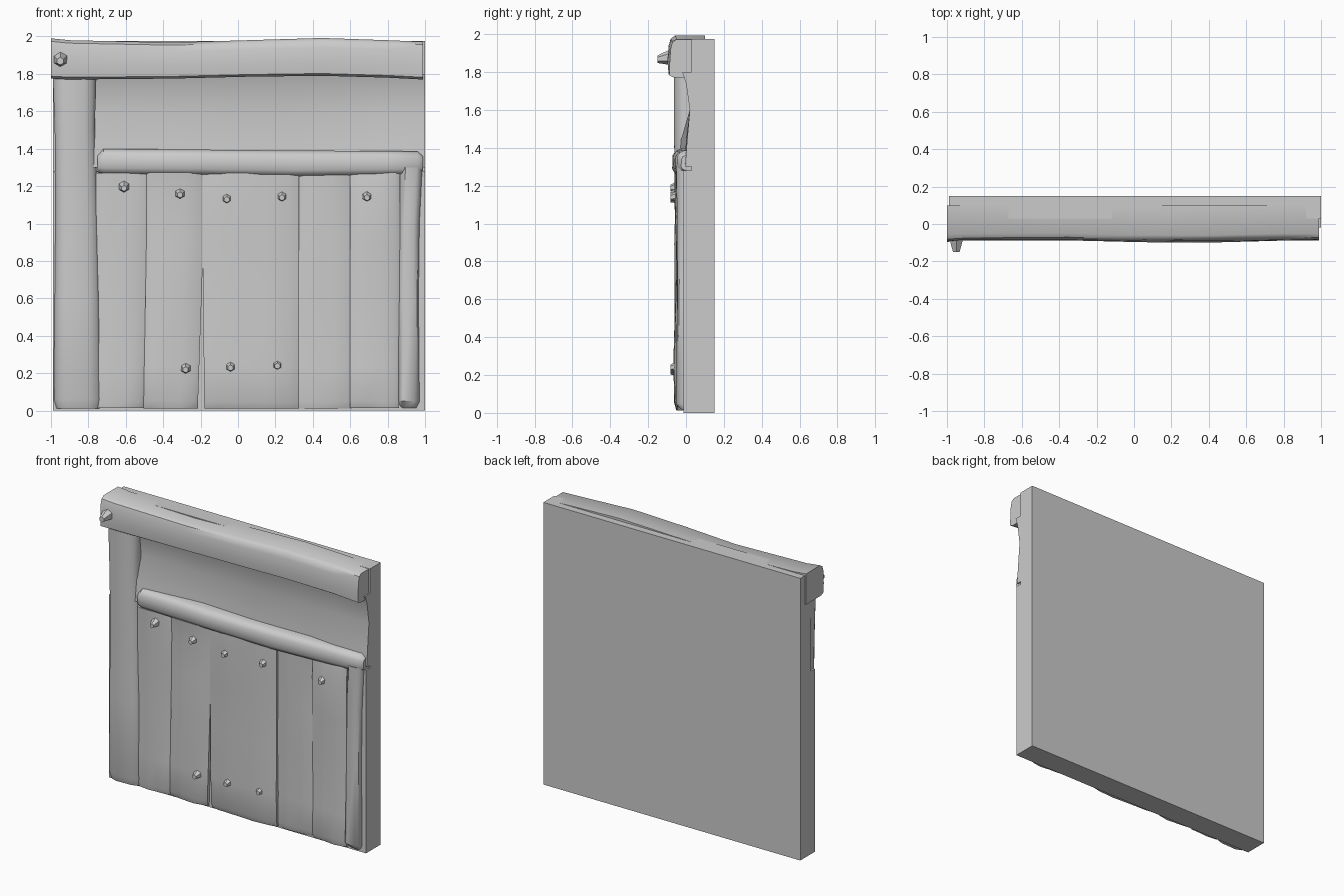
import bpy, bmesh, random
from mathutils import Vector

random.seed(4)
if "Cube" in bpy.data.objects:
    bpy.data.objects.remove(bpy.data.objects["Cube"])

# One plain grey for everything
grey = bpy.data.materials.new("plain_grey")
grey.use_nodes = True
grey.diffuse_color = (0.6, 0.6, 0.6, 1)
grey.node_tree.nodes["Principled BSDF"].inputs["Base Color"].default_value = grey.diffuse_color


def finish(name, bm, angle=0.7):
    bmesh.ops.recalc_face_normals(bm, faces=bm.faces)
    mesh = bpy.data.meshes.new(name)
    bm.to_mesh(mesh)
    bm.free()
    mesh.materials.append(grey)
    ob = bpy.data.objects.new(name, mesh)
    bpy.context.collection.objects.link(ob)
    bpy.ops.object.select_all(action='DESELECT')
    ob.select_set(True)
    bpy.context.view_layer.objects.active = ob
    bpy.ops.object.shade_smooth_by_angle(angle=angle)
    return ob


def box(name, lo, hi):
    bm = bmesh.new()
    bmesh.ops.create_cube(bm, size=1)
    lo, hi = Vector(lo), Vector(hi)
    for v in bm.verts:
        v.co = (lo + hi) / 2 + v.co * (hi - lo)
    return finish(name, bm)


BACK = 0.04
ROUND = [(-1, 0), (-1, 0.6), (-0.85, 0.85), (-0.5, 1), (0.5, 1), (0.85, 0.85), (1, 0.6), (1, 0)]
FLAT = [(-1, 0), (-1, 0.8), (-0.8, 0.95), (-0.3, 1), (0.3, 1), (0.8, 0.95), (1, 0.8), (1, 0)]


def beam(name, stations, profile, upright, wobble=0.004, back=BACK):
    """Loft a profile; each station is (along, low edge, high edge, front y)."""
    bm = bmesh.new()
    rings = []
    for along, low, high, front in stations:
        ring = []
        for u, d in profile:
            across = (low + high) / 2 + u * (high - low) / 2
            y = back + (front - back) * d
            if d > 0.8:
                y += random.uniform(-wobble, wobble)
            ring.append(bm.verts.new((across, y, along) if upright else (along, y, across)))
        rings.append(ring)
    n = len(profile)
    for a, b in zip(rings, rings[1:]):
        for i in range(n):
            j = (i + 1) % n
            bm.faces.new((a[i], a[j], b[j], b[i]))
    bm.faces.new(rings[0])
    bm.faces.new(rings[-1])
    return finish(name, bm)


# Backing slab
box("backing_slab", (-0.99, 0.03, 0), (1, 0.15, 1.975))

# Recessed panel with sloping left and right ends
bm = bmesh.new()
columns = [(-0.8, -0.03, 0.0), (-0.3, 0.025, 0.0), (0.12, 0.01, 0.0),
           (0.55, 0.02, 0.005), (0.75, 0.0, 0.01), (1.0, 0.005, 0.0)]
rows = []
for x, low_y, high_y in columns:
    pts = [(1.3, low_y - 0.01), (1.43, low_y), (1.6, 0.02), (1.74, high_y), (1.8, high_y - 0.02)]
    front = [bm.verts.new((x, y, z)) for z, y in pts]
    rear = [bm.verts.new((x, 0.06, 1.8)), bm.verts.new((x, 0.06, 1.3))]
    rows.append(front + rear)
for a, b in zip(rows, rows[1:]):
    for i in range(len(a)):
        j = (i + 1) % len(a)
        bm.faces.new((a[i], a[j], b[j], b[i]))
bm.faces.new(rows[0])
bm.faces.new(rows[-1])
finish("recessed_panel", bm, 0.9)

# Top rail, middle rail and the two side posts
TOP = [(-1, 0), (-1, 0.85), (-0.88, 0.97), (-0.3, 1), (0.5, 0.97), (0.85, 0.91), (1, 0.8), (1, 0)]
beam("top_rail", [(-1, 1.775, 1.99, -0.095), (-0.9, 1.77, 1.98, -0.09), (-0.35, 1.775, 1.968, -0.085),
                  (0.05, 1.785, 1.98, -0.1), (0.45, 1.79, 1.992, -0.1), (0.8, 1.78, 1.98, -0.09),
                  (0.99, 1.77, 1.972, -0.09)], TOP, False, back=0.1)
beam("middle_rail", [(-0.75, 1.275, 1.37, -0.045), (-0.72, 1.262, 1.4, -0.06), (-0.2, 1.257, 1.395, -0.07),
                     (0.3, 1.25, 1.39, -0.068), (0.8, 1.257, 1.388, -0.055), (0.96, 1.262, 1.385, -0.045),
                     (0.99, 1.28, 1.36, -0.025)], ROUND, False)
beam("right_post", [(0.015, 0.87, 0.96, -0.02), (0.05, 0.85, 0.97, -0.055), (0.6, 0.855, 0.965, -0.045),
                    (1, 0.86, 0.97, -0.05), (1.3, 0.865, 0.985, -0.05)], ROUND, True)
beam("left_post", [(0.012, -0.97, -0.74, -0.05), (0.06, -0.985, -0.73, -0.062), (0.6, -0.98, -0.74, -0.06),
                   (1.1, -0.975, -0.75, -0.055), (1.5, -0.98, -0.765, -0.06), (1.79, -0.99, -0.76, -0.06)],
     ROUND, True)

# Lower board wall behind the planks
box("lower_wall", (-0.99, -0.012, 0), (1, 0.05, 1.28))

# Planks: left edge and right edge at the foot, then at the top, and front depth
planks = [(-0.76, -0.5, -0.76, -0.48, -0.045),
          (-0.505, -0.215, -0.49, -0.185, -0.055),
          (-0.18, 0.325, -0.19, 0.325, -0.058),
          (0.315, 0.61, 0.32, 0.61, -0.035),
          (0.6, 0.86, 0.6, 0.865, -0.05)]
for k, (a0, b0, a1, b1, front) in enumerate(planks):
    stations = []
    for t in (0, 0.03, 0.18, 0.45, 0.7, 0.9, 1):
        s = min(1, t / 0.7)
        dip = (0.012 if t == 0 else 0) + random.uniform(-0.005, 0.005)
        stations.append((0.01 + random.uniform(0, 0.004) + 1.26 * t,
                         a0 + (a1 - a0) * s, b0 + (b1 - b0) * s, front + dip))
    beam(f"plank_{k + 1}", stations, FLAT, True, 0.006)


def peg(name, x, z, base, tip, r):
    """Small crooked peg pointing forward."""
    bm = bmesh.new()
    bmesh.ops.create_cone(bm, cap_ends=True, segments=6, radius1=r, radius2=r * 0.45, depth=1)
    for v in bm.verts:
        t = v.co.z + 0.5
        v.co = (x + v.co.x, base + (tip - base) * t, z + v.co.y - 0.012 * t)
    finish(name, bm)


# Pegs along the planks and one large one on the top rail
for k, (x, z) in enumerate([(-0.61, 1.2), (-0.31, 1.165), (-0.06, 1.14), (0.235, 1.15), (0.69, 1.15),
                            (-0.28, 0.23), (-0.04, 0.24), (0.21, 0.25)]):
    peg(f"plank_peg_{k + 1}", x, z, -0.03, -0.083, 0.035)
peg("top_rail_peg", -0.95, 1.88, -0.07, -0.15, 0.045)
